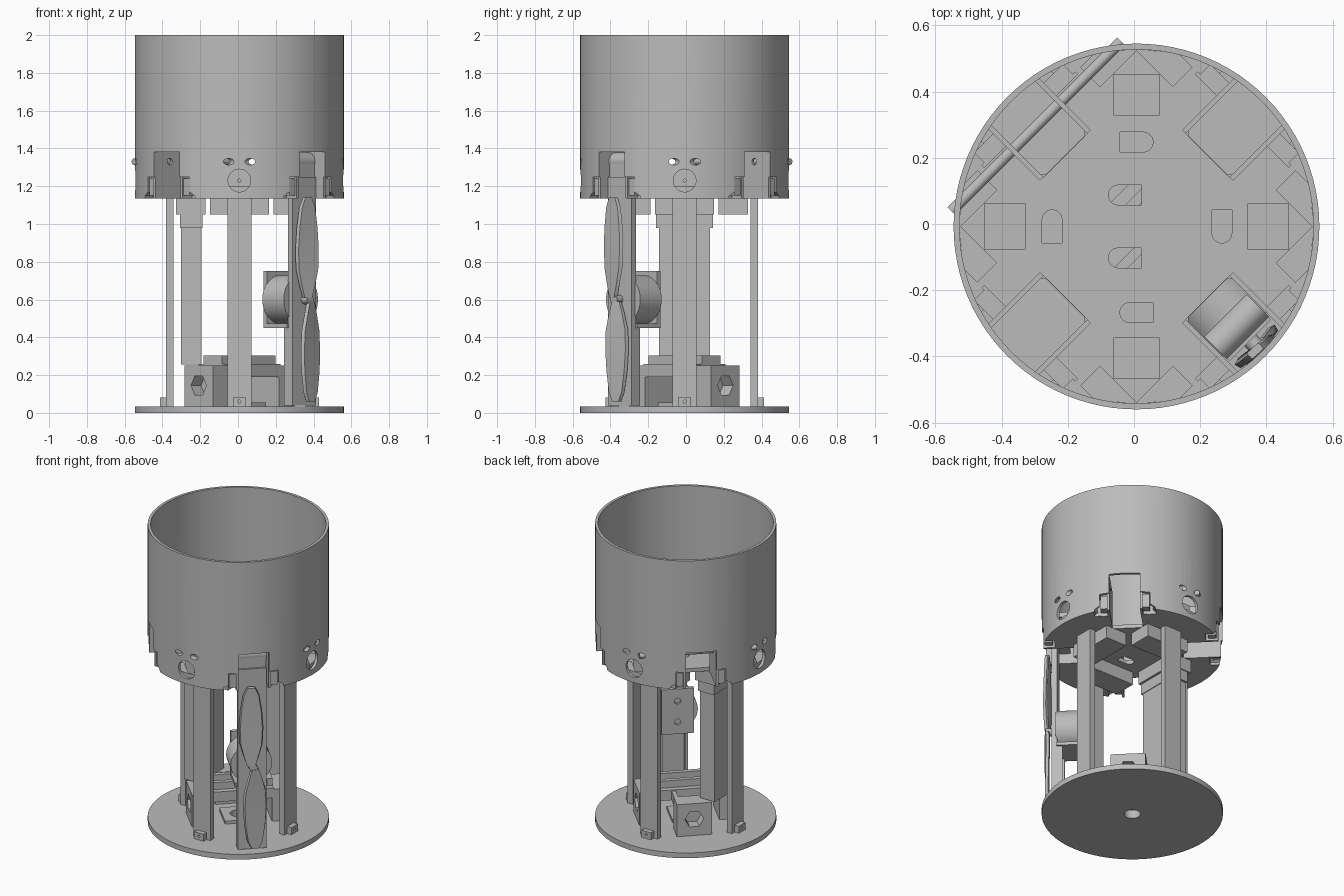
import bpy, bmesh
from math import pi, cos, sin, radians
from mathutils import Matrix, Vector

if "Cube" in bpy.data.objects:
    bpy.data.objects.remove(bpy.data.objects["Cube"])

grey = bpy.data.materials.new("plain grey")
grey.use_nodes = True
tone = (0.5, 0.5, 0.5, 1)
grey.diffuse_color = tone
grey.node_tree.nodes["Principled BSDF"].inputs["Base Color"].default_value = tone

R = 0.5525
CENTRE = Vector((0.0075, -0.0075, 0))
CARDINALS = [i * pi / 2 for i in range(4)]
DIAGONALS = [a + pi / 4 for a in CARDINALS]
ARM = -pi / 4
PIN_R, PIN_Z = 0.428, 1.33


# Local frame at an angle: x is radial, y tangential, z up
def frame(a):
    return Matrix.Translation(CENTRE) @ Matrix.Rotation(a, 4, 'Z')


def box(bm, a, r, t, z):
    mid = Vector([(p[0] + p[1]) / 2 for p in (r, t, z)])
    size = [p[1] - p[0] for p in (r, t, z)]
    bmesh.ops.create_cube(bm, size=1, matrix=frame(a) @ Matrix.Translation(mid)
                          @ Matrix.Diagonal((*size, 1)))


def cyl(bm, a, pos, radius, length, axis='Z', sides=48):
    turn = {'Z': Matrix(), 'R': Matrix.Rotation(pi / 2, 4, 'Y'),
            'T': Matrix.Rotation(pi / 2, 4, 'X')}[axis]
    bmesh.ops.create_cone(bm, cap_ends=True, segments=sides, radius1=radius, radius2=radius,
                          depth=length, matrix=frame(a) @ Matrix.Translation(pos) @ turn)


def loft(bm, a, rings):
    rows = [[bm.verts.new(frame(a) @ Vector(p)) for p in ring] for ring in rings]
    for low, high in zip(rows, rows[1:]):
        for i in range(len(low)):
            j = (i + 1) % len(low)
            bm.faces.new((low[i], low[j], high[j], high[i]))
    bm.faces.new(rows[0][::-1])
    bm.faces.new(rows[-1])


def finish(bm, name, cutters=()):
    bmesh.ops.recalc_face_normals(bm, faces=bm.faces)
    mesh = bpy.data.meshes.new(name)
    bm.to_mesh(mesh)
    bm.free()
    mesh.materials.append(grey)
    ob = bpy.data.objects.new(name, mesh)
    bpy.context.collection.objects.link(ob)
    bpy.ops.object.select_all(action='DESELECT')
    bpy.context.view_layer.objects.active = ob
    ob.select_set(True)
    for cutter in cutters:
        mod = ob.modifiers.new("cut", 'BOOLEAN')
        mod.operation, mod.solver, mod.object = 'DIFFERENCE', 'EXACT', cutter
        bpy.ops.object.modifier_apply(modifier=mod.name)
        bpy.data.objects.remove(cutter)
    bpy.ops.object.shade_smooth_by_angle(angle=radians(30))
    return ob


def cutter(bm, name):
    ob = finish(bm, name)
    ob.hide_render = True
    return ob


# Base disc and centre pad, both with a centre hole
for name, shape in (("base_disc", "round"), ("base_pad", "square")):
    bm, hole = bmesh.new(), bmesh.new()
    if shape == "round":
        cyl(bm, 0, (0, 0, 0.0175), R, 0.035, sides=96)
    else:
        box(bm, DIAGONALS[0], (-0.1, 0.1), (-0.1, 0.1), (0.035, 0.055))
    cyl(hole, 0, (0, 0, 0.03), 0.05, 0.2)
    finish(bm, name, [cutter(hole, "base_hole")])

# Cup: hollow can with slots, pin holes, screw holes and floor openings
bm = bmesh.new()
cyl(bm, 0, (0, 0, 1.5675), R, 0.865, sides=96)
inside = bmesh.new()
cyl(inside, 0, (0, 0, 1.66), R - 0.018, 1.0, sides=96)
slots, openings = bmesh.new(), bmesh.new()
for a in DIAGONALS:
    box(slots, a, (0.304, 0.7), (-0.095, 0.095), (1.0, 1.38))
    step = [(-0.2, 1.1), (0.2, 1.1), (0.185, 1.15), (0.155, 1.17),
            (0.155, 1.25), (-0.155, 1.25), (-0.155, 1.17), (-0.185, 1.15)]
    loft(openings, a, [[(r, t, z) for t, z in step] for r in (0.46, 0.6)])
    cyl(openings, a, (PIN_R, 0, PIN_Z), 0.0175, 0.8, 'T', 24)
for a in CARDINALS:
    cyl(openings, a, (0.53, 0, 1.23), 0.06, 0.1, 'R')


def d_hole(a, r, t=0.0, turn=1):
    arc = [(0.02 + 0.03 * cos(radians(k)), 0.03 * sin(radians(k))) for k in range(-90, 91, 15)]
    outline = arc + [(-0.05, 0.03), (-0.05, -0.03)]
    loft(openings, a, [[(r + y, t + turn * x, z) for x, y in outline] for z in (1.1, 1.2)])


d_hole(pi / 2, 0.255, 0, -1)
d_hole(pi / 2, 0.095, 0.035, 1)
d_hole(-pi / 2, 0.095, -0.035, -1)
d_hole(-pi / 2, 0.26, 0, -1)
d_hole(pi, 0.255, 0, -1)
d_hole(0, 0.258, 0, -1)
finish(bm, "cup", [cutter(inside, "cup_inside"), cutter(slots, "slot_cutter"),
                   cutter(openings, "opening_cutter")])

# Slot side walls with pin holes, hinge tabs, shelves and gussets
walls, tabs = bmesh.new(), bmesh.new()
holes = bmesh.new()
for a in DIAGONALS:
    cyl(holes, a, (PIN_R, 0, PIN_Z), 0.0175, 0.6, 'T', 24)
    for s in (-1, 1):
        def side(bm, r, t0, t1, z):
            box(bm, a, r, sorted((s * t0, s * t1)), z)
        side(walls, (0.304, 0.535), 0.093, 0.108, (1.135, 1.38))
        side(tabs, (0.475, 0.525), 0.104, 0.15, (1.15, 1.24))
        side(tabs, (0.45, 0.462), 0.104, 0.2, (1.136, 1.262))
        side(tabs, (0.455, 0.505), 0.104, 0.19, (1.25, 1.262))
        gusset = [(0.375, 0.22), (0.375, 0.383), (0.46, 0.282), (0.46, 0.22)]
        loft(tabs, a, [[(r, s * t, z) for r, t in gusset] for z in (1.14, 1.2)])
finish(walls, "slot_walls", [cutter(holes, "wall_pin_holes")])
finish(tabs, "hinge_tabs")

# Legs, foot tabs, blocks above and beams below the cup floor
legs, feet, blocks, beams = [bmesh.new() for _ in range(4)]
screws, foot_screws = bmesh.new(), bmesh.new()
for a in CARDINALS:
    box(legs, a, (0.35, 0.388), (-0.063, 0.063), (0.035, 1.14))
    box(feet, a, (0.386, 0.42), (-0.035, 0.035), (0.034, 0.082))
    box(blocks, a, (0.335, 0.46), (-0.07, 0.07), (1.15, 1.29))
    box(beams, a, (0.18, 0.335), (-0.157, 0.157), (1.05, 1.137))
    cyl(screws, a, (0.45, 0, 1.23), 0.008, 0.1, 'R', 16)
    cyl(foot_screws, a, (0.42, 0, 0.06), 0.008, 0.04, 'R', 16)
finish(legs, "legs")
finish(blocks, "leg_blocks", [cutter(screws, "screw_holes")])
finish(feet, "foot_tabs", [cutter(foot_screws, "foot_screw_holes")])
finish(beams, "floor_beams")

# Battery standing by the right-hand leg
bm = bmesh.new()
box(bm, pi, (0.2, 0.31), (-0.135, 0.135), (0.255, 0.98))
box(bm, pi, (0.195, 0.315), (-0.15, 0.15), (0.98, 1.052))
finish(bm, "battery")

# Lower cradle: three blocks with hexagonal pockets, joined by rails
ends, hexes, rails = bmesh.new(), bmesh.new(), bmesh.new()
for a in DIAGONALS[:3]:
    box(ends, a, (0.19, 0.305), (-0.108, 0.108), (0.035, 0.25))
    cyl(hexes, a, (0.29, 0, 0.145), 0.058, 0.12, 'R', 6)
finish(ends, "cradle_blocks", [cutter(hexes, "hex_pockets")])
along = DIAGONALS[0]
for s in (-1, 1):
    box(rails, along, (-0.2, 0.2), sorted((s * 0.08, s * 0.106)), (0.19, 0.25))
    box(rails, along, (-0.2, 0.2), sorted((s * 0.04, s * 0.07)), (0.25, 0.305))
    box(rails, along, sorted((s * 0.16, s * 0.2)), (-0.07, 0.07), (0.25, 0.305))
    box(rails, along, sorted((s * 0.08, s * 0.106)), (0.1, 0.2), (0.19, 0.25))
box(rails, along, (-0.2, 0.2), (-0.106, 0.106), (0.24, 0.258))
finish(rails, "cradle_rails")

# Loose hinge pin at the slot opposite the arm
bm = bmesh.new()
cyl(bm, 3 * pi / 4, (PIN_R, 0, PIN_Z), 0.0165, 0.725, 'T', 24)
finish(bm, "hinge_pin")

# Hanging arm with rounded hinge knuckle
bm = bmesh.new()
box(bm, ARM, (0.452, 0.487), (-0.088, 0.088), (0.04, 1.25))
box(bm, ARM, (0.385, 0.475), (-0.088, 0.088), (1.2, 1.33))
for s in (-1, 1):
    box(bm, ARM, (0.42, 0.455), sorted((s * 0.07, s * 0.088)), (0.04, 0.46))
cyl(bm, ARM, (PIN_R, 0, PIN_Z), 0.048, 0.18, 'T')
finish(bm, "arm")

# Motor and its square mount
bm = bmesh.new()
box(bm, ARM, (0.28, 0.305), (-0.1, 0.1), (0.45, 0.752))
for z in (0.45, 0.73):
    box(bm, ARM, (0.3, 0.455), (-0.1, 0.1), (z, z + 0.022))
bolt_holes = bmesh.new()
for z in (0.53, 0.67):
    cyl(bolt_holes, ARM, (0.28, 0, z), 0.02, 0.03, 'R', 24)
finish(bm, "motor_mount", [cutter(bolt_holes, "bolt_holes")])
bm = bmesh.new()
cyl(bm, ARM, (0.38, 0, 0.6), 0.128, 0.16, 'R', 64)
finish(bm, "motor")

# Two-bladed propeller: thick, slightly twisted, tapering sections
bm = bmesh.new()
cyl(bm, ARM, (0.505, 0, 0.6), 0.025, 0.05, 'R', 32)
sections = [(0.01, 0.05, 12), (0.07, 0.09, 11), (0.16, 0.14, 9), (0.27, 0.15, 7),
            (0.38, 0.135, 5), (0.49, 0.1, 4), (0.54, 0.05, 3)]
for s in (1, -1):
    rings = []
    for d, chord, pitch in sections:
        c, k = cos(radians(pitch)), s * sin(radians(pitch))
        ring = []
        for u, h in ((-0.5, -0.006), (-0.45, 0.012), (0.45, 0.012), (0.5, -0.006), (0.4, -0.013), (-0.4, -0.013)):
            u *= chord
            ring.append((0.52 + u * k + h * c, u * c - h * k - s * 0.012, 0.6 + s * d))
        rings.append(ring)
    loft(bm, ARM, rings)
finish(bm, "propeller")
